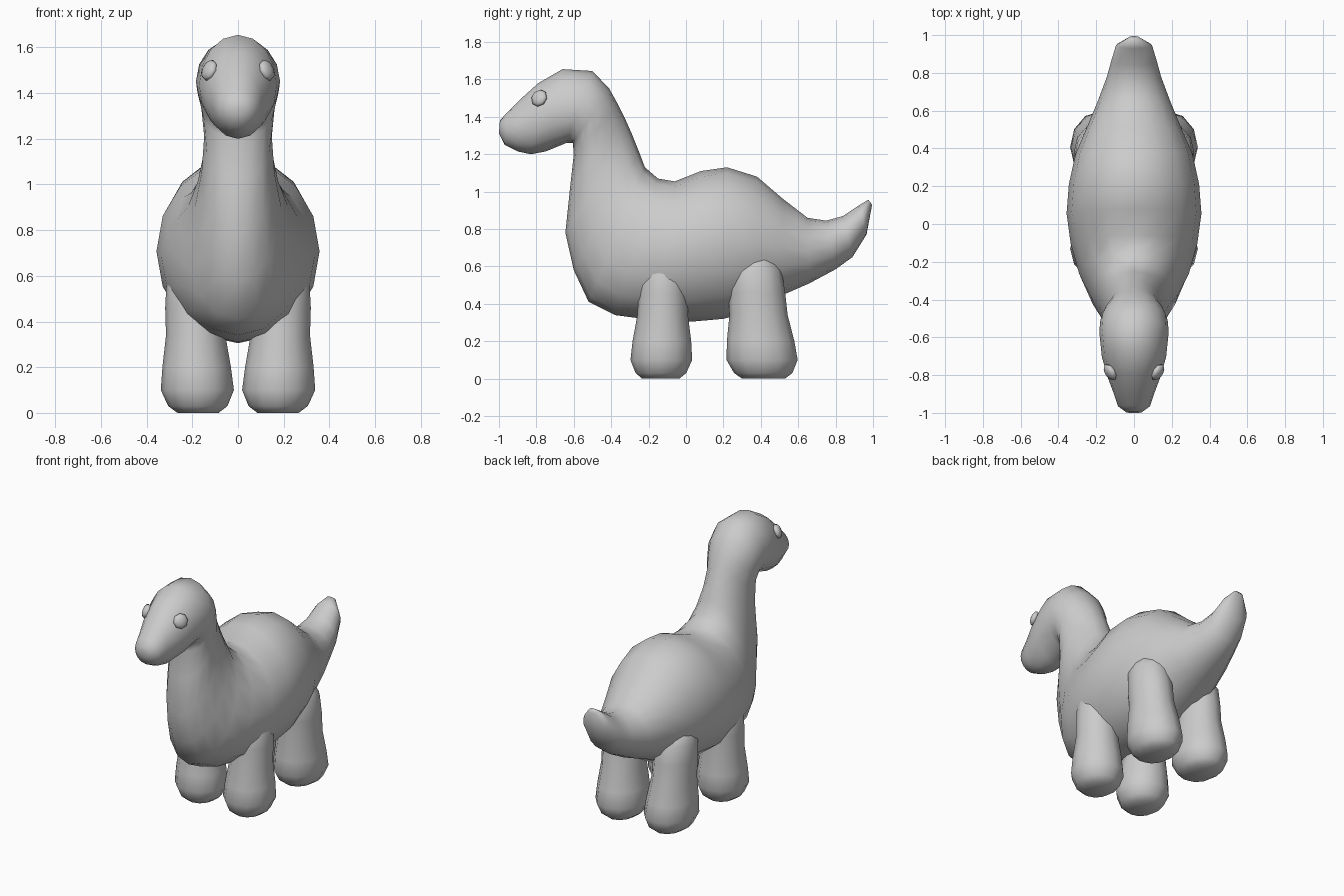
import bpy, bmesh
from math import cos, sin, pi
from mathutils import Vector

cube = bpy.data.objects.get("Cube")
if cube:
    bpy.data.objects.remove(cube)

grey = bpy.data.materials.new("soft_grey")
grey.use_nodes = True
COLOUR = (0.6, 0.6, 0.6, 1)
grey.diffuse_color = COLOUR
grey.node_tree.nodes["Principled BSDF"].inputs["Base Color"].default_value = COLOUR


def finish(bm, name):
    bmesh.ops.recalc_face_normals(bm, faces=bm.faces)
    for f in bm.faces:
        f.smooth = True
    mesh = bpy.data.meshes.new(name)
    bm.to_mesh(mesh)
    bm.free()
    mesh.materials.append(grey)
    obj = bpy.data.objects.new(name, mesh)
    bpy.context.collection.objects.link(obj)
    return obj


def loft(name, rings, sides):
    """Skin elliptical rings given as (centre, half axis a, half axis b)."""
    bm = bmesh.new()
    loops = [[bm.verts.new(c + a * cos(2 * pi * i / sides) + b * sin(2 * pi * i / sides))
              for i in range(sides)] for c, a, b in rings]
    for lo, hi in zip(loops, loops[1:]):
        for i in range(sides):
            j = (i + 1) % sides
            bm.faces.new((lo[i], lo[j], hi[j], hi[i]))
    bm.faces.new(loops[0])
    bm.faces.new(loops[-1])
    return finish(bm, name)


# Body from tail tip to snout: back (y, z), belly (y, z), half width
sections = [
    (.975, .957, .995, .93, .03), (.93, .93, .965, .77, .095),
    (.84, .87, .89, .65, .12), (.75, .845, .80, .585, .145),
    (.65, .86, .66, .51, .19), (.52, .96, .50, .44, .25),
    (.38, 1.08, .36, .36, .31), (.22, 1.13, .20, .32, .345),
    (.08, 1.11, .03, .305, .357), (-.06, 1.055, -.15, .31, .335),
    (-.15, 1.07, -.38, .34, .29), (-.22, 1.13, -.52, .41, .235),
    (-.25, 1.21, -.60, .58, .19), (-.29, 1.31, -.645, .78, .16),
    (-.33, 1.40, -.62, 1.02, .148), (-.36, 1.46, -.60, 1.20, .16),
    (-.41, 1.55, -.605, 1.26, .178), (-.50, 1.645, -.64, 1.26, .184),
    (-.66, 1.655, -.75, 1.215, .17), (-.79, 1.58, -.83, 1.20, .14),
    (-.89, 1.49, -.90, 1.215, .108), (-.96, 1.42, -.97, 1.25, .085),
    (-.995, 1.38, -1.0, 1.31, .04),
]
rings = []
for ty, tz, by, bz, w in sections:
    top, low = Vector((0, ty, tz)), Vector((0, by, bz))
    rings.append(((top + low) / 2, Vector((w, 0, 0)), (top - low) / 2))
loft("body", rings, 16)


# Legs: offset from foot centre, height, half width, half depth
def leg(name, side, y, lean, depth):
    profile = [(0, .09, .6), (.03, .13, .82), (.1, .16, 1), (.2, .15, .95),
               (.34, .13, .82), (.46, .13, .8), (.58, .12, .75), (.68, .07, .45)]
    parts = [(Vector((side * (.175 + .03 * z), y + lean * z, z)),
              Vector((r, 0, 0)), Vector((0, depth * d, 0))) for z, r, d in profile]
    loft(name, parts, 12)


# Eyes: flattened beads lying on the head
def eye(name, side):
    bm = bmesh.new()
    bmesh.ops.create_uvsphere(bm, u_segments=8, v_segments=6, radius=.048)
    normal = Vector((side * .78, -.5, .36)).normalized()
    turn = normal.to_track_quat("Z", "Y")
    for v in bm.verts:
        v.co = turn @ Vector((v.co.x, v.co.y, v.co.z * .5)) + Vector((side * .126, -.785, 1.5))
    finish(bm, name)


for label, side in (("left", 1), ("right", -1)):
    leg("front_leg_" + label, side, -.135, .03, .165)
    leg("back_leg_" + label, side, .415, -.08, .19)
    eye("eye_" + label, side)
